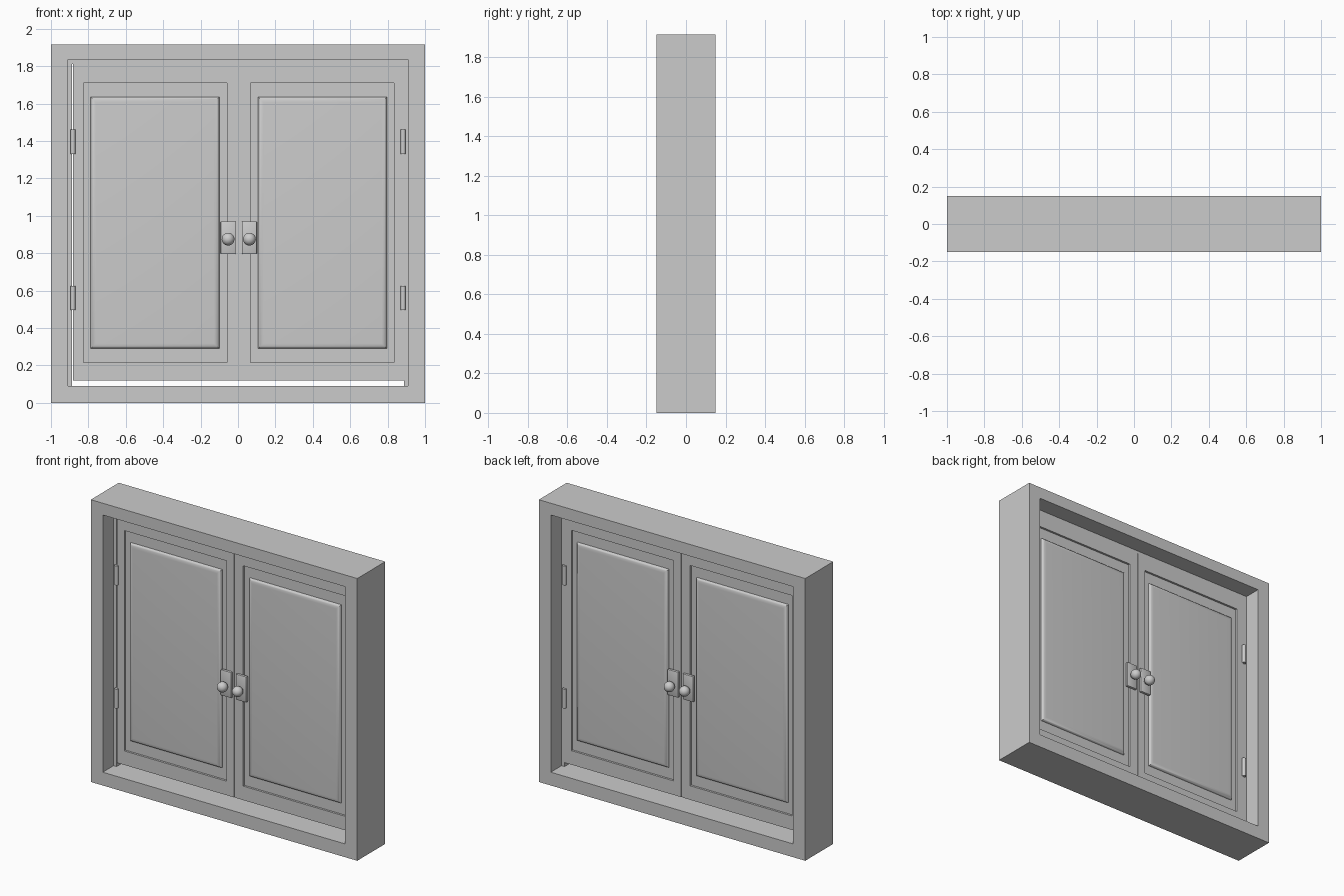
import bpy, bmesh, math

if "Cube" in bpy.data.objects:
    bpy.data.objects.remove(bpy.data.objects["Cube"])


def finish(name, bm, smooth=False):
    bmesh.ops.recalc_face_normals(bm, faces=bm.faces)
    me = bpy.data.meshes.new(name)
    bm.to_mesh(me)
    bm.free()
    ob = bpy.data.objects.new(name, me)
    bpy.context.collection.objects.link(ob)
    if smooth:
        bpy.ops.object.select_all(action='DESELECT')
        bpy.context.view_layer.objects.active = ob
        ob.select_set(True)
        bpy.ops.object.shade_smooth_by_angle(angle=math.radians(35))
    return ob


def box(name, x, y, z, bevel=0):
    bm = bmesh.new()
    bmesh.ops.create_cube(bm, size=1)
    for v in bm.verts:
        v.co = [(a + b) / 2 + c * (b - a) for c, (a, b) in zip(v.co, (x, y, z))]
    if bevel:
        bmesh.ops.bevel(bm, geom=bm.edges[:], offset=bevel, segments=2,
                        profile=0.5, affect='EDGES')
    return finish(name, bm, bevel > 0)


def door_leaf(name, s):
    # concentric rectangular rings: stile face, recess, rounded raised panel
    outer = (0.005, 0.885, 0.12, 1.815)
    recess = (0.063, 0.829, 0.215, 1.71)
    panel = (0.104, 0.792, 0.29, 1.635)
    half = [(outer, 0.04), (recess, 0.04), (recess, 0.026), (panel, 0.026)]
    for i in range(1, 6):
        a = i / 5 * math.pi / 2
        d = 0.028 * (1 - math.cos(a))
        x0, x1, z0, z1 = panel
        half.append(((x0 + d, x1 - d, z0 + d, z1 - d), 0.026 + 0.018 * math.sin(a)))
    rings = [(r, -y) for r, y in reversed(half)] + half
    bm = bmesh.new()
    loops = []
    for (x0, x1, z0, z1), y in rings:
        loops.append([bm.verts.new((s * x + 0.004, y, z))
                      for x, z in ((x0, z0), (x1, z0), (x1, z1), (x0, z1))])
    for a, b in zip(loops, loops[1:]):
        for i in range(4):
            j = (i + 1) % 4
            bm.faces.new((a[i], a[j], b[j], b[i]))
    bm.faces.new(loops[0])
    bm.faces.new(loops[-1])
    return finish(name, bm, True)


def cylinder(name, radius, depth, loc, rot=(0, 0, 0)):
    bpy.ops.mesh.primitive_cylinder_add(vertices=24, radius=radius, depth=depth,
                                        location=loc, rotation=rot)
    ob = bpy.context.object
    ob.name = name
    bpy.ops.object.shade_smooth_by_angle(angle=math.radians(35))


# outer frame
D = (-0.15, 0.15)
box("sill", (-1, 1), D, (0, 0.09))
box("lintel", (-1, 1), D, (1.835, 1.915))
box("top_stop", (-0.91, 0.91), (-0.034, 0.034), (1.812, 1.836))
# cover strip between the two leaves
box("meeting_strip", (-0.004, 0.012), (-0.034, 0.034), (0.12, 1.815))

for side, s in (("left", -1), ("right", 1)):
    def span(a, b, off=0):
        return tuple(sorted((s * a + off, s * b + off)))
    box(side + "_jamb", span(0.91, 1), D, (0.09, 1.835))
    box(side + "_stop", span(0.887, 0.911), (-0.034, 0.034), (0.09, 1.836))
    door_leaf(side + "_door", s)
    for face, f in (("front", -1), ("back", 1)):
        tag = f"{side}_{face}_"
        # handle plate, neck and knob
        cx = s * 0.057 + 0.004
        box(tag + "plate", (cx - 0.04, cx + 0.04),
            tuple(sorted((f * 0.036, f * 0.056))), (0.795, 0.97), 0.005)
        cylinder(tag + "neck", 0.015, 0.04, (cx, f * 0.07, 0.875),
                 (math.pi / 2, 0, 0))
        bpy.ops.mesh.primitive_uv_sphere_add(segments=32, ring_count=16, radius=0.034,
                                             location=(cx, f * 0.092, 0.875))
        bpy.context.object.name = tag + "knob"
        bpy.ops.object.shade_smooth()
        # hinge barrels
        for z in (0.56, 1.395):
            cylinder(tag + "hinge", 0.0135, 0.13, (s * 0.883, f * 0.042, z))
